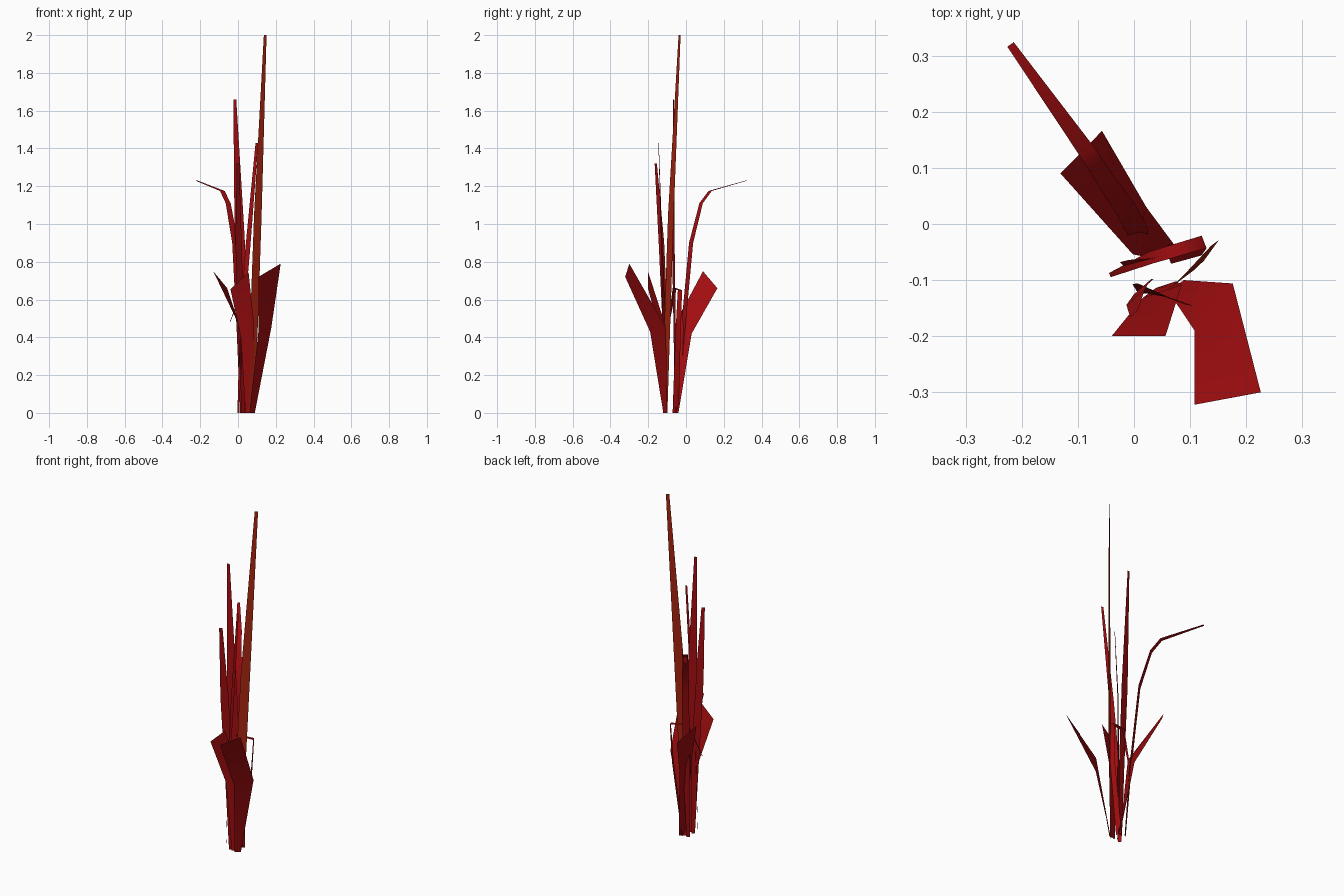
import bpy, bmesh
from mathutils import Vector

def material(name, col):
    m = bpy.data.materials.new(name)
    m.diffuse_color = (*col, 1)
    return m

red = material("blade_red", (0.36, 0.004, 0.005))
rust = material("blade_rust", (0.38, 0.018, 0.005))

def blade(name, rows, mat=red):
    """Flat ribbon: each row is a centre point and half-width vector."""
    bm = bmesh.new()
    prev = None
    for c, h in rows:
        c, h = Vector(c), Vector(h)
        pair = (bm.verts.new(c - h), bm.verts.new(c + h))
        if prev:
            bm.faces.new((prev[0], prev[1], pair[1], pair[0]))
        prev = pair
    me = bpy.data.meshes.new(name)
    bm.to_mesh(me)
    bm.free()
    me.materials.append(mat)
    for p in me.polygons:
        p.use_smooth = True
    ob = bpy.data.objects.new(name, me)
    bpy.context.collection.objects.link(ob)

def ribbon(name, direction, pts, mat=red):
    """Blade with one constant width direction; pts are x, y, z, half width."""
    d = Vector(direction).normalized()
    blade(name, [(p[:3], d * p[3]) for p in pts], mat)

# tall upright blades
ribbon("tallest_blade", (0.8, 0.6, 0), [
    (0.072, -0.107, 0, 0.014), (0.086, -0.098, 0.5, 0.026),
    (0.105, -0.08, 1.05, 0.025), (0.144, -0.034, 2.0, 0.009)], rust)
ribbon("second_blade", (0.95, 0.25, 0), [
    (0.05, -0.055, 0, 0.016), (0.035, -0.06, 0.45, 0.024),
    (0.008, -0.068, 0.95, 0.027), (-0.017, -0.066, 1.66, 0.008)])
blade("third_blade", [
    ((0.002, -0.115, 0), (0.005, -0.008, 0)),
    ((0.015, -0.115, 0.4), (0.008, -0.009, 0)),
    ((0.05, -0.127, 0.85), (0.013, -0.004, 0)),
    ((0.10, -0.145, 1.43), (0.007, -0.001, 0))])
ribbon("fourth_blade", (0.75, 0.66, 0), [
    (0.027, -0.105, 0, 0.01), (0.015, -0.112, 0.5, 0.021),
    (0.003, -0.13, 0.9, 0.022), (0.0, -0.16, 1.32, 0.009)])

# drooping blades
ribbon("bent_back_blade", (0.82, 0.57, 0), [
    (0.02, -0.05, 0, 0.01), (0.008, -0.015, 0.45, 0.019),
    (-0.015, 0.027, 0.9, 0.019), (-0.052, 0.08, 1.11, 0.016),
    (-0.083, 0.128, 1.175, 0.015), (-0.22, 0.32, 1.23, 0.007)])
ribbon("folded_blade", (-0.35, 0.93, 0), [
    (0.06, -0.055, 0, 0.017), (0.115, -0.042, 0.42, 0.015),
    (0.125, -0.032, 0.65, 0.012), (0.03, -0.06, 0.66, 0.011),
    (-0.043, -0.091, 0.48, 0.004)])

# short broad blades leaning outward
blade("broad_front_right_blade", [
    ((0.075, -0.11, 0), (0.014, 0.01, 0)),
    ((0.142, -0.148, 0.44), (0.034, 0.042, 0.01)),
    ((0.167, -0.311, 0.755), (0.059, 0.011, 0.035))])
blade("broad_back_left_blade", [
    ((0.06, -0.052, 0), (0.014, 0.012, 0)),
    ((0.01, -0.012, 0.45), (0.012, 0.042, -0.03)),
    ((-0.094, 0.128, 0.705), (0.037, 0.038, -0.045))])
blade("broad_front_left_blade", [
    ((0.057, -0.108, 0), (0.018, 0.006, 0)),
    ((0.05, -0.12, 0.43), (0.035, 0.012, 0.03)),
    ((0.008, -0.2, 0.70), (0.048, 0, 0.045))])
